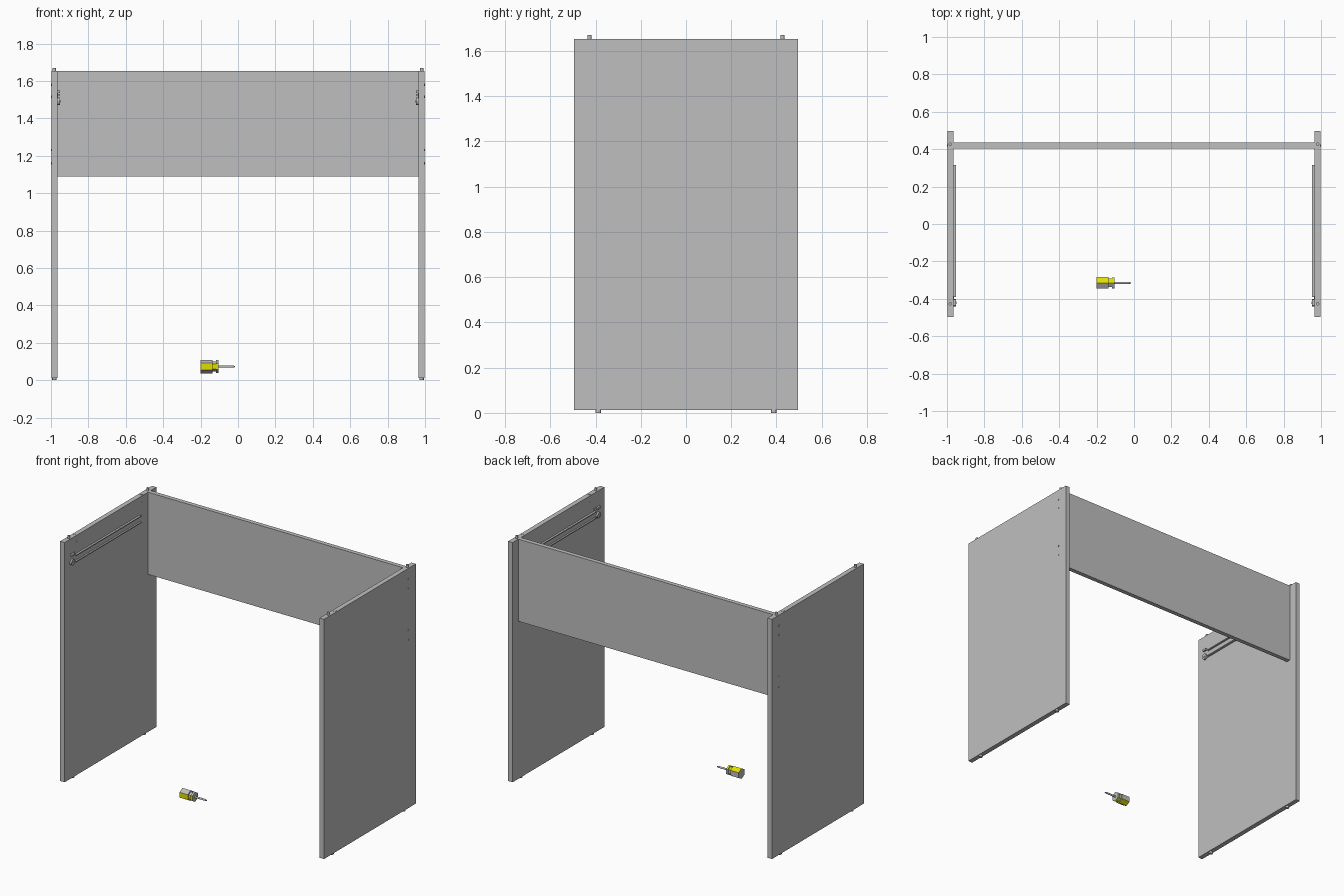
import bpy, bmesh, math
from mathutils import Matrix, Vector

cube = bpy.data.objects.get("Cube")
if cube:
    bpy.data.objects.remove(cube, do_unlink=True)


def material(name, rgb):
    m = bpy.data.materials.new(name)
    m.use_nodes = True
    m.diffuse_color = (*rgb, 1)
    m.node_tree.nodes["Principled BSDF"].inputs["Base Color"].default_value = (*rgb, 1)
    return m


GREY = material("light_grey", (0.52, 0.52, 0.52))
YELLOW = material("yellow", (0.75, 0.73, 0.0))


def finish(name, bm, mats=(GREY,)):
    mesh = bpy.data.meshes.new(name)
    bm.to_mesh(mesh)
    bm.free()
    for m in mats:
        mesh.materials.append(m)
    obj = bpy.data.objects.new(name, mesh)
    bpy.context.collection.objects.link(obj)
    return obj


def box(name, lo, hi):
    lo, hi = Vector(lo), Vector(hi)
    lo, hi = (Vector(map(min, lo, hi)), Vector(map(max, lo, hi)))
    bm = bmesh.new()
    mat = Matrix.Translation((lo + hi) / 2) @ Matrix.Diagonal((*(hi - lo), 1))
    bmesh.ops.create_cube(bm, size=1, matrix=mat)
    return finish(name, bm)


def rod(name, start, end, r, sides=16, r2=None, mats=(GREY,), turn=0.0):
    """Closed cylinder or cone between two points."""
    a, b = Vector(start), Vector(end)
    bm = bmesh.new()
    rot = (b - a).to_track_quat('Z', 'Y').to_matrix().to_4x4()
    mat = Matrix.Translation((a + b) / 2) @ rot @ Matrix.Rotation(turn, 4, 'Z')
    bmesh.ops.create_cone(bm, cap_ends=True, segments=sides, radius1=r,
                          radius2=r if r2 is None else r2,
                          depth=(b - a).length, matrix=mat)
    return finish(name, bm, mats)


# Back panel
box("back_panel", (-0.965, 0.405, 1.09), (0.965, 0.435, 1.652))

for s, side in ((-1, "right"), (1, "left")):
    inner, mid, outer = s * 0.965, s * 0.982, s * 0.998

    # Side panel
    box(side + "_side_panel", (inner, -0.496, 0.012), (outer, 0.496, 1.652))

    for e, end in ((-1, "front"), (1, "back")):
        tag = f"{side}_{end}_"
        # Foot, top dowel and cam fitting
        rod(tag + "foot", (mid, e * 0.388, 0), (mid, e * 0.388, 0.014), 0.012)
        rod(tag + "dowel", (mid, e * 0.427, 1.65), (mid, e * 0.427, 1.67), 0.009, 12)
        rod(tag + "cam_bolt", (mid, e * 0.357, 1.65), (mid, e * 0.357, 1.6535), 0.01, 8)
        rod(tag + "cam_lock", (inner + s * 0.004, e * 0.357, 1.6),
            (inner - s * 0.001, e * 0.357, 1.6), 0.017)

    # Bolts into the back panel
    for i, z in enumerate((1.58, 1.515, 1.23, 1.16)):
        rod(f"{side}_panel_bolt_{i}", (s * 0.99, 0.42, z), (s, 0.42, z), 0.006, 10)

    # Drawer runner: web with two flanges and a front roller
    rail = inner - s * 0.014
    box(side + "_runner_web", (inner, -0.39, 1.48), (inner - s * 0.003, 0.315, 1.53))
    box(side + "_runner_top", (inner, -0.39, 1.523), (rail, 0.315, 1.53))
    box(side + "_runner_bottom", (inner, -0.39, 1.48), (rail, 0.315, 1.487))
    box(side + "_runner_bracket", (inner, -0.44, 1.48), (inner - s * 0.003, -0.385, 1.548))
    rod(side + "_runner_roller", (inner, -0.422, 1.492), (rail, -0.422, 1.492), 0.02)
    rod(side + "_runner_axle", (rail, -0.422, 1.492), (rail - s * 0.003, -0.422, 1.492), 0.007)
    box(side + "_runner_stop", (inner, -0.435, 1.535), (rail, -0.405, 1.548))

# Screwdriver with alternating grip faces
Y, Z = -0.315, 0.073


def grip(name, x0, x1, r):
    obj = rod(name, (x0, Y, Z), (x1, Y, Z), r, 6, mats=(GREY, YELLOW))
    me = obj.data
    # Put corners at top and bottom so that one flat faces the front
    top = max(v.co.z for v in me.vertices) - Z
    if top < r * 0.95:
        pivot = Vector((0, Y, Z))
        me.transform(Matrix.Translation(pivot) @ Matrix.Rotation(math.pi / 6, 4, 'X')
                     @ Matrix.Translation(-pivot))
    for p in me.polygons:
        if abs(p.normal.x) < 0.5:
            angle = math.atan2(p.normal.z, p.normal.y)
            p.material_index = round(angle / (math.pi / 3)) % 2
    return obj


grip("screwdriver_handle", -0.2, -0.137, 0.036)
grip("screwdriver_neck", -0.137, -0.117, 0.026)
grip("screwdriver_collar", -0.117, -0.104, 0.034)
rod("screwdriver_shaft", (-0.104, Y, Z), (-0.03, Y, Z), 0.006, 12)
rod("screwdriver_tip", (-0.03, Y, Z), (-0.015, Y, Z), 0.006, 12, r2=0.003)
